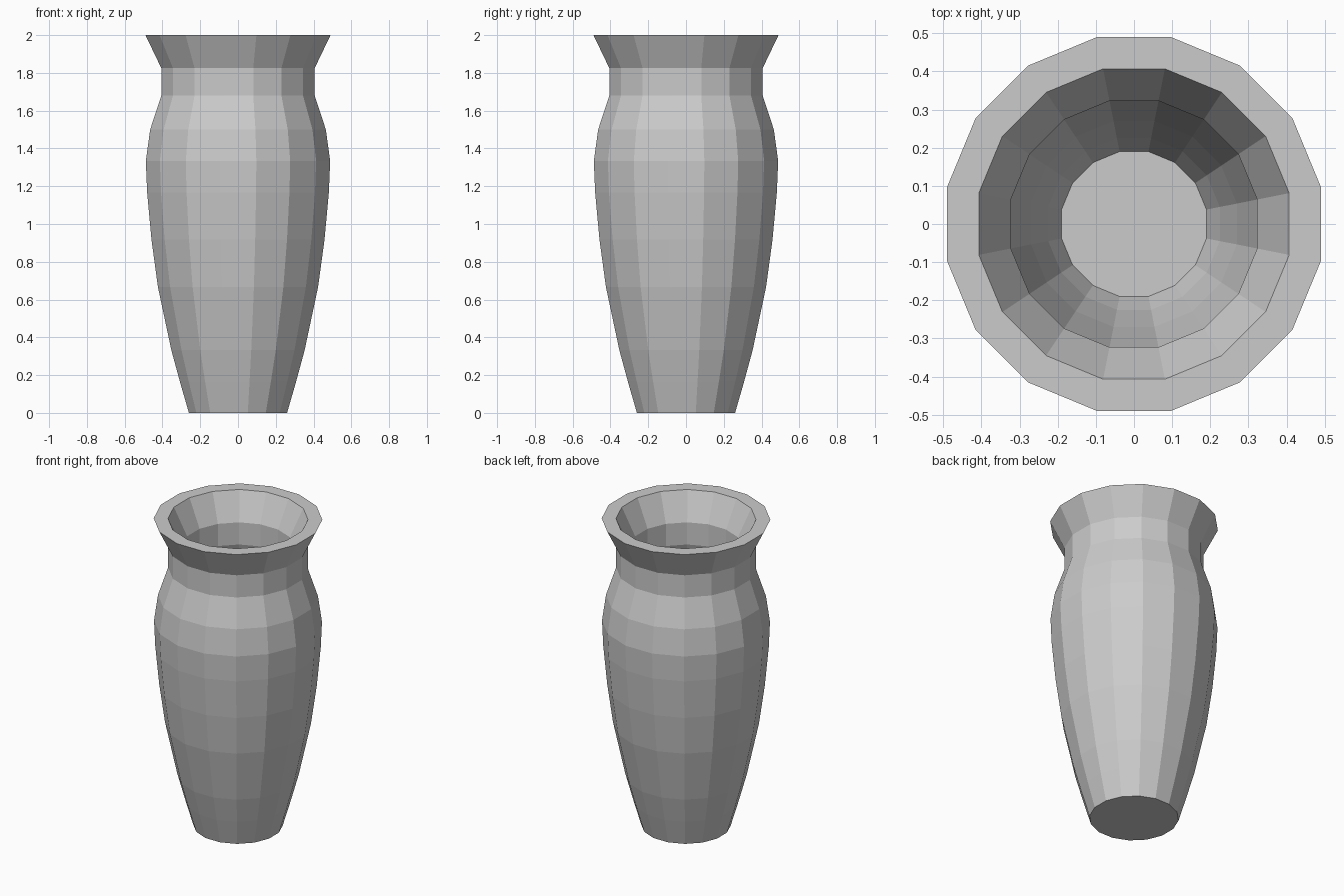
import bpy, bmesh, math

if "Cube" in bpy.data.objects:
    bpy.data.objects.remove(bpy.data.objects["Cube"])

SIDES = 16
FLAT = math.cos(math.pi / SIDES)  # grid readings are taken across the flats

# Outer wall from foot to rim: (half width, height)
outer = [(0.26, 0), (0.308, 0.167), (0.353, 0.333), (0.424, 0.667),
         (0.458, 0.917), (0.481, 1.167), (0.488, 1.333), (0.465, 1.5),
         (0.406, 1.68), (0.406, 1.825), (0.49, 2.0)]

# Inner wall from rim down to the floor
WALL = 0.083
inner = [(r - WALL, z) for r, z in reversed(outer[1:])] + [(0.19, 0.075)]


def lathe(name, profile):
    """Spin a profile into flat-faced rings, closed at both ends."""
    bm = bmesh.new()
    rings = []
    for r, z in profile:
        ring = []
        for i in range(SIDES):
            a = 2 * math.pi * (i + 0.5) / SIDES
            ring.append(bm.verts.new((r / FLAT * math.cos(a), r / FLAT * math.sin(a), z)))
        rings.append(ring)
    for low, high in zip(rings, rings[1:]):
        for i in range(SIDES):
            j = (i + 1) % SIDES
            bm.faces.new((low[i], low[j], high[j], high[i]))
    bm.faces.new(rings[0])
    bm.faces.new(rings[-1])
    bmesh.ops.recalc_face_normals(bm, faces=bm.faces)
    mesh = bpy.data.meshes.new(name)
    bm.to_mesh(mesh)
    bm.free()
    obj = bpy.data.objects.new(name, mesh)
    bpy.context.collection.objects.link(obj)
    return obj


# Hollow vase with a flared rim
lathe("vase", outer + inner)
